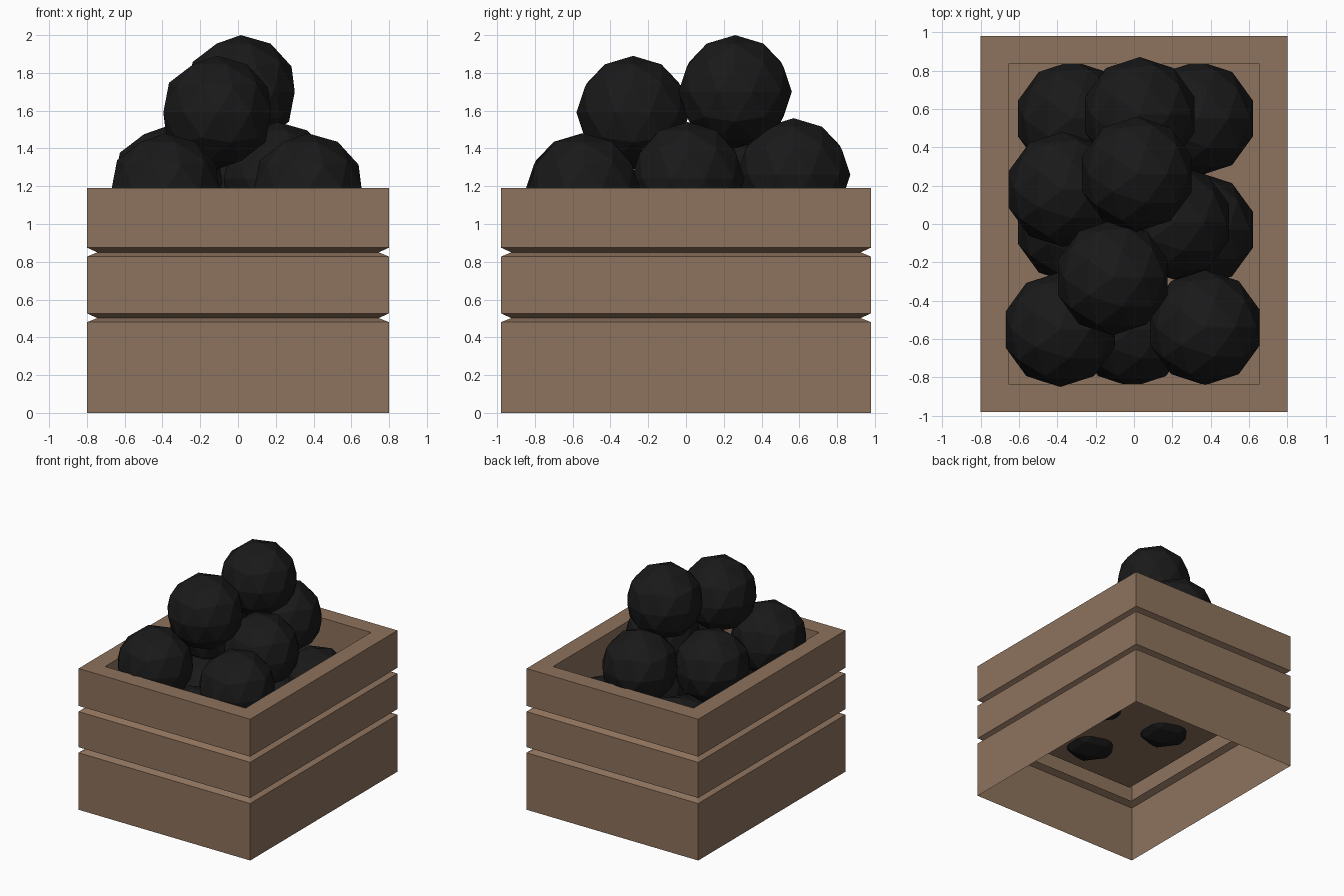
import bpy, bmesh

if "Cube" in bpy.data.objects:
    bpy.data.objects.remove(bpy.data.objects["Cube"])


def material(name, rgb):
    mat = bpy.data.materials.new(name)
    mat.diffuse_color = (*rgb, 1)
    mat.use_nodes = True
    mat.node_tree.nodes["Principled BSDF"].inputs["Base Color"].default_value = mat.diffuse_color
    return mat


def link(name, bm, mat):
    mesh = bpy.data.meshes.new(name)
    bm.to_mesh(mesh)
    bm.free()
    mesh.materials.append(mat)
    obj = bpy.data.objects.new(name, mesh)
    bpy.context.collection.objects.link(obj)
    return obj


wood = material("wood", (0.27, 0.17, 0.11))
black = material("black", (0.01, 0.01, 0.01))

# Crate: rectangular loops (inset, height) from the open base, over the
# two grooves and the rim, then down the inside to the floor
HALF_X, HALF_Y = 0.80, 0.98
profile = [(0, 0), (0, 0.48), (0.055, 0.502), (0, 0.527),
           (0, 0.827), (0.055, 0.85), (0, 0.875), (0, 1.19),
           (0.145, 1.19), (0.145, 0.55)]
bm = bmesh.new()
loops = []
for inset, z in profile:
    x, y = HALF_X - inset, HALF_Y - inset
    loops.append([bm.verts.new((sx * x, sy * y, z))
                  for sx, sy in ((-1, -1), (1, -1), (1, 1), (-1, 1))])
for low, high in zip(loops, loops[1:]):
    for i in range(4):
        j = (i + 1) % 4
        bm.faces.new((low[i], low[j], high[j], high[i]))
bm.faces.new(loops[-1])
link("crate", bm, wood)

# Piled balls: lower layer, upper layer, two on top
RADIUS = 0.30
lower = [(-0.32, 0.55, 0.78), (0.335, 0.55, 0.78), (-0.32, -0.01, 0.77),
         (0.335, -0.03, 0.77), (-0.01, -0.55, 0.77)]
upper = [(-0.385, -0.55, 1.18), (0.37, -0.54, 1.18), (-0.37, 0.18, 1.22),
         (0.21, 0.01, 1.24), (0.03, 0.57, 1.26)]
top = [(-0.11, -0.28, 1.59), (0.015, 0.26, 1.70)]
for layer, centres in (("lower", lower), ("upper", upper), ("top", top)):
    for n, centre in enumerate(centres, 1):
        bm = bmesh.new()
        bmesh.ops.create_icosphere(bm, subdivisions=2, radius=RADIUS)
        link(f"{layer}_ball_{n}", bm, black).location = centre
